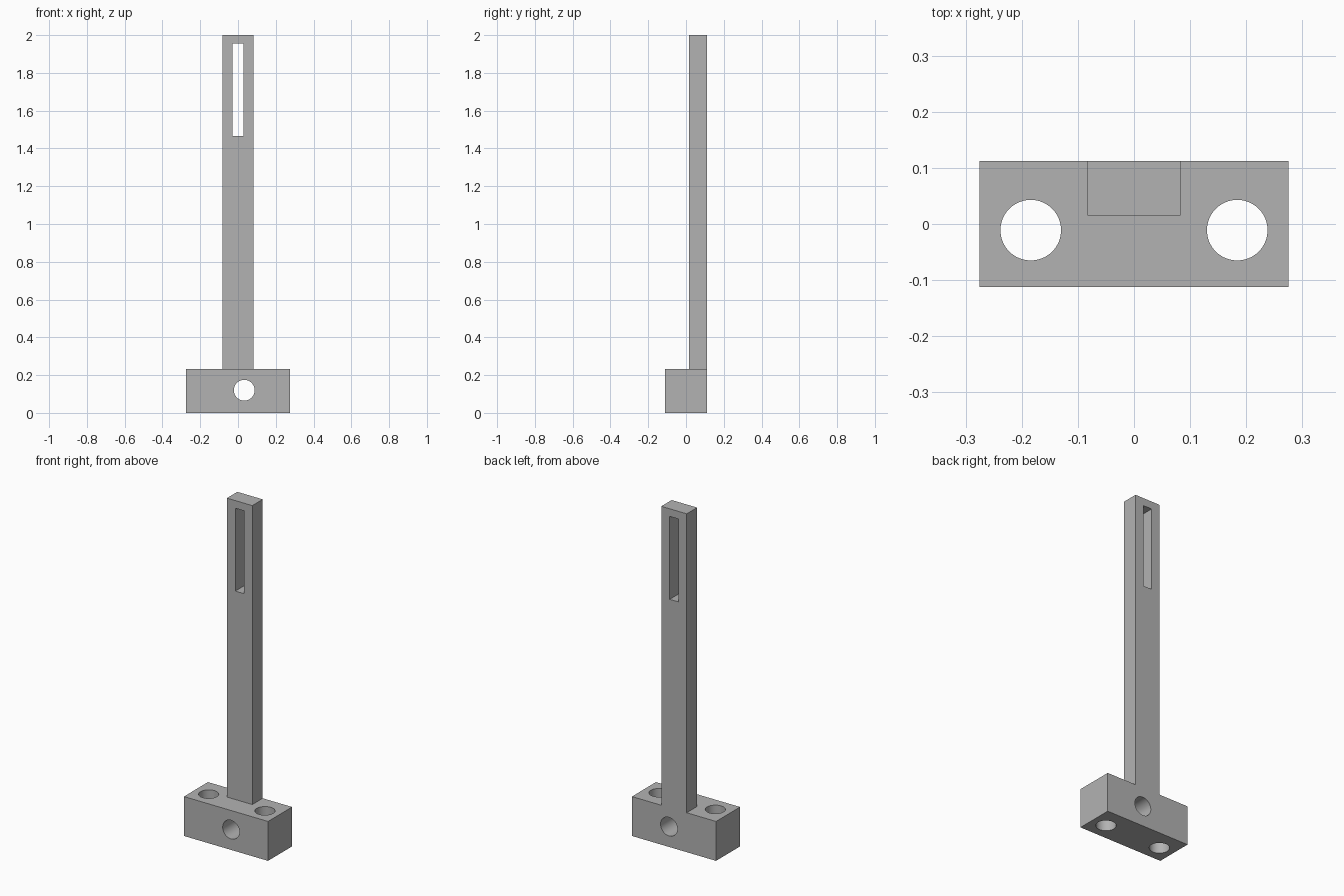
import bpy
import bmesh
from math import radians
from mathutils import Matrix

cube = bpy.data.objects.get("Cube")
if cube:
    bpy.data.objects.remove(cube, do_unlink=True)

GREY = (0.45, 0.45, 0.45, 1)
grey = bpy.data.materials.new("plain grey")
grey.use_nodes = True
grey.diffuse_color = GREY
grey.node_tree.nodes["Principled BSDF"].inputs["Base Color"].default_value = GREY


def finish(name, bm):
    mesh = bpy.data.meshes.new(name)
    bm.to_mesh(mesh)
    bm.free()
    mesh.materials.append(grey)
    ob = bpy.data.objects.new(name, mesh)
    bpy.context.collection.objects.link(ob)
    return ob


def box(name, low, high):
    bm = bmesh.new()
    bmesh.ops.create_cube(bm, size=1)
    for v in bm.verts:
        v.co = [a + (c + 0.5) * (b - a) for a, b, c in zip(low, high, v.co)]
    return finish(name, bm)


def rod(name, centre, radius, tilt=0):
    bm = bmesh.new()
    turn = Matrix.Translation(centre) @ Matrix.Rotation(radians(tilt), 4, "X")
    bmesh.ops.create_cone(bm, cap_ends=True, segments=64, radius1=radius,
                          radius2=radius, depth=0.6, matrix=turn)
    return finish(name, bm)


def combine(target, other, operation):
    mod = target.modifiers.new(other.name, "BOOLEAN")
    mod.operation = operation
    mod.solver = "EXACT"
    mod.object = other
    bpy.context.view_layer.objects.active = target
    bpy.ops.object.modifier_apply(modifier=mod.name)
    bpy.data.objects.remove(other, do_unlink=True)


# Base block and upright post, flush at the back
bracket = box("post_bracket", (-0.275, -0.112, 0), (0.275, 0.112, 0.233))
post = box("post", (-0.083, 0.015, 0.1), (0.083, 0.112, 2))
combine(bracket, post, "UNION")

# Slot near the top of the post
combine(bracket, box("slot", (-0.028, -0.3, 1.465), (0.028, 0.3, 1.955)), "DIFFERENCE")

# Two vertical mounting holes and one cross hole
for x in (-0.184, 0.184):
    combine(bracket, rod("mounting_hole", (x, -0.011, 0.117), 0.054), "DIFFERENCE")
combine(bracket, rod("cross_hole", (0.033, 0, 0.12), 0.055, 90), "DIFFERENCE")

# Round hole walls shade smooth, all other edges stay sharp
bpy.ops.object.select_all(action="DESELECT")
bracket.select_set(True)
bpy.context.view_layer.objects.active = bracket
bpy.ops.object.shade_smooth_by_angle(angle=radians(30))
